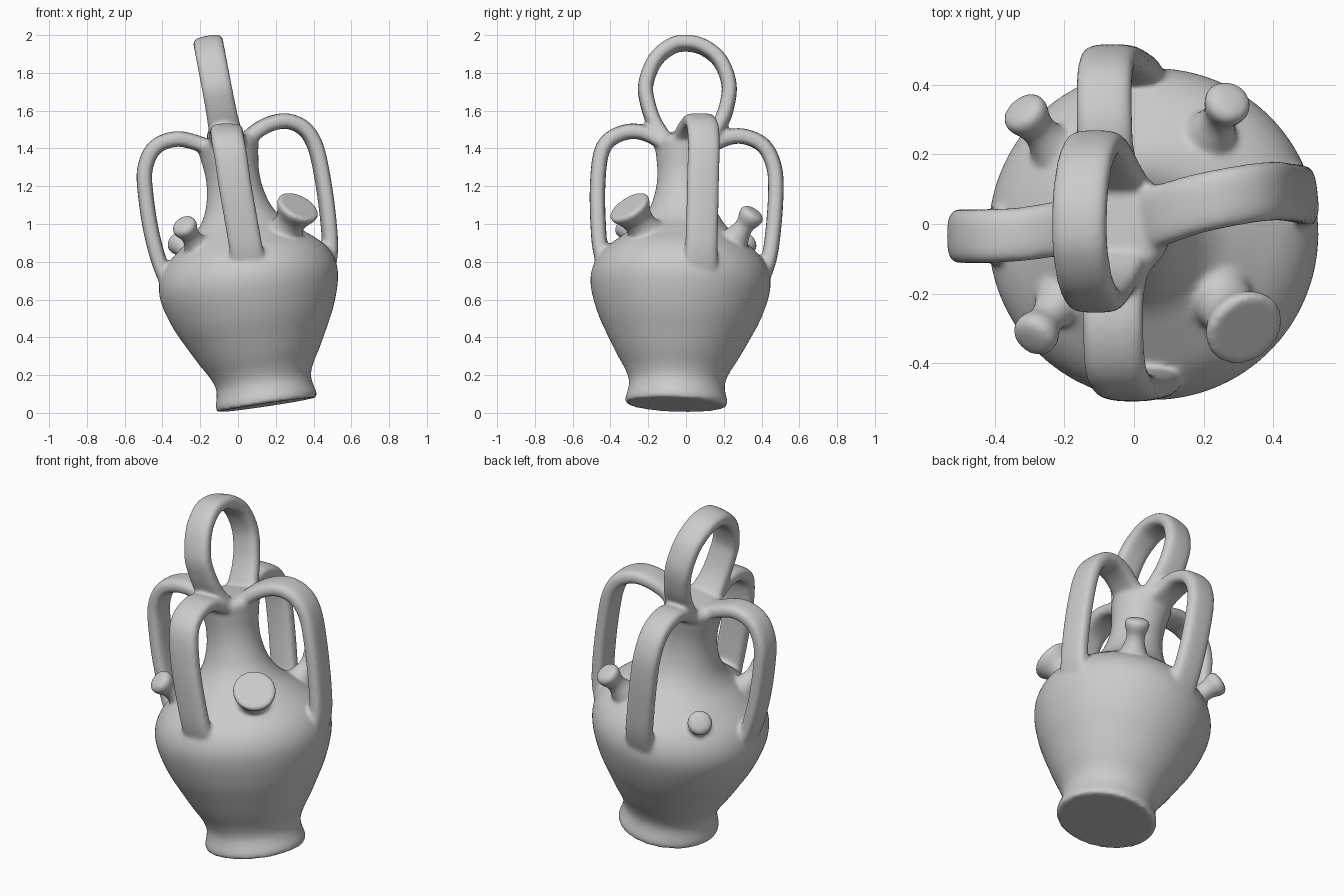
import bpy, bmesh
from math import cos, sin, pi, copysign
from mathutils import Vector

if "Cube" in bpy.data.objects:
    bpy.data.objects.remove(bpy.data.objects["Cube"])

parts = []


def loft(name, rings):
    """Closed solid skinned through equal-sized rings of points."""
    bm = bmesh.new()
    vs = [[bm.verts.new(p) for p in ring] for ring in rings]
    n = len(vs[0])
    for a, b in zip(vs, vs[1:]):
        for i in range(n):
            j = (i + 1) % n
            bm.faces.new((a[i], a[j], b[j], b[i]))
    bm.faces.new(vs[0][::-1])
    bm.faces.new(vs[-1])
    bmesh.ops.recalc_face_normals(bm, faces=bm.faces)
    me = bpy.data.meshes.new(name)
    bm.to_mesh(me)
    bm.free()
    ob = bpy.data.objects.new(name, me)
    bpy.context.collection.objects.link(ob)
    parts.append(ob)
    return ob


def spline(pts, steps=8):
    """Catmull-Rom samples through the points."""
    p = [Vector(q) for q in pts]
    p = [2 * p[0] - p[1]] + p + [2 * p[-1] - p[-2]]
    out = []
    for i in range(1, len(p) - 2):
        a, b, c, d = p[i - 1:i + 3]
        for k in range(steps):
            t = k / steps
            out.append(0.5 * (2 * b + (c - a) * t + (2 * a - 5 * b + 4 * c - d) * t * t
                              + (3 * b - a - 3 * c + d) * t ** 3))
    return out + [p[-2]]


def lathe(name, base, axis, profile, n=64, steps=6):
    """Profile of (distance along axis, radius) turned about a tilted axis."""
    base, axis = Vector(base), Vector(axis).normalized()
    u = axis.orthogonal().normalized()
    v = axis.cross(u)
    rings = []
    for q in spline([(t, r, 0) for t, r in profile], steps):
        rings.append([base + axis * q.x + (u * cos(2 * pi * i / n) + v * sin(2 * pi * i / n)) * q.y
                      for i in range(n)])
    return loft(name, rings)


def strap(name, pts, across, width=0.165, thick=0.082, flare=0.25, n=28):
    """Flat rounded band swept along a path, widening where it joins."""
    path = spline(pts)
    rings = []
    for k, p in enumerate(path):
        tan = (path[min(k + 1, len(path) - 1)] - path[max(k - 1, 0)]).normalized()
        w = Vector(across)
        w = (w - tan * w.dot(tan)).normalized()
        h = tan.cross(w)
        f = 1 + flare * abs(2 * k / (len(path) - 1) - 1) ** 8
        ring = []
        for i in range(n):
            c, s = cos(2 * pi * i / n), sin(2 * pi * i / n)
            ring.append(p + w * copysign(abs(c) ** 0.65, c) * width / 2 * f
                        + h * copysign(abs(s) ** 0.65, s) * thick / 2)
        rings.append(ring)
    return loft(name, rings)


# Leaning jar body with foot, shoulder and neck
lathe("body", (0.153, -0.052, 0.043), (-0.148, 0.035, 0.987),
      [(0, 0.268), (0.03, 0.27), (0.07, 0.259), (0.12, 0.254), (0.18, 0.275), (0.26, 0.322),
       (0.35, 0.37), (0.46, 0.425), (0.58, 0.466), (0.67, 0.477), (0.75, 0.456), (0.82, 0.405),
       (0.89, 0.32), (0.96, 0.235), (1.04, 0.18), (1.14, 0.15), (1.24, 0.143), (1.34, 0.155),
       (1.40, 0.162), (1.43, 0.13), (1.44, 0.06)])

# Four side handles, their lower ends sunk into the shoulder
strap("left_handle",
      [(-0.12, -0.01, 1.39), (-0.22, -0.015, 1.43), (-0.33, -0.03, 1.45), (-0.44, -0.035, 1.405),
       (-0.493, -0.035, 1.29), (-0.487, -0.035, 1.14), (-0.457, -0.035, 0.95),
       (-0.41, -0.035, 0.78), (-0.34, -0.035, 0.62)], (0, 1, 0), 0.155)
strap("right_handle",
      [(0.01, 0.01, 1.41), (0.09, 0.03, 1.485), (0.17, 0.055, 1.53), (0.26, 0.075, 1.545),
       (0.35, 0.09, 1.505), (0.41, 0.095, 1.41), (0.45, 0.09, 1.23), (0.48, 0.085, 1.0),
       (0.485, 0.08, 0.84), (0.45, 0.07, 0.68)], (-0.1, 1, 0), 0.17)
strap("front_handle",
      [(-0.05, -0.09, 1.41), (-0.06, -0.2, 1.475), (-0.06, -0.3, 1.49), (-0.055, -0.4, 1.45),
       (-0.04, -0.45, 1.37), (-0.015, -0.468, 1.2), (0.02, -0.465, 1.0),
       (0.045, -0.45, 0.85), (0.065, -0.40, 0.68)], (1, 0, 0), 0.175)
strap("back_handle",
      [(-0.06, 0.09, 1.39), (-0.08, 0.2, 1.45), (-0.085, 0.3, 1.465), (-0.085, 0.41, 1.415),
       (-0.075, 0.467, 1.3), (-0.055, 0.475, 1.15), (-0.025, 0.46, 0.95),
       (0, 0.435, 0.8), (0.02, 0.37, 0.63)], (1, 0, 0), 0.16)

# Carrying loop on top, leaning with the jar
loop = [(-0.1, 1.43), (-0.165, 1.53), (-0.203, 1.64), (-0.213, 1.74), (-0.165, 1.865),
        (-0.08, 1.94), (0, 1.957), (0.09, 1.937), (0.18, 1.865), (0.228, 1.74),
        (0.215, 1.62), (0.18, 1.53), (0.12, 1.43)]
strap("top_loop", [(-0.07 - 0.19 * (z - 1.5), y, z) for y, z in loop],
      (1, 0, 0.19), 0.16, 0.08)

# Wide filling spout
lathe("large_spout", (0.22, -0.178, 0.90), (0.4, -0.5, 0.77),
      [(0, 0.14), (0.06, 0.105), (0.11, 0.084), (0.16, 0.083), (0.2, 0.1),
       (0.23, 0.115), (0.25, 0.116), (0.258, 0.107)], 40)

# Three small knobs round the shoulder
for name, tip, foot in (("front_left_knob", (-0.285, -0.32, 0.99), (-0.19, -0.19, 0.84)),
                        ("back_left_knob", (-0.315, 0.32, 0.905), (-0.2, 0.18, 0.79)),
                        ("back_right_knob", (0.27, 0.35, 1.05), (0.2, 0.22, 0.86))):
    axis = Vector(tip) - Vector(foot)
    m = axis.length
    lathe(name, foot, axis, [(0, 0.1), (m - 0.15, 0.07), (m - 0.1, 0.053), (m - 0.06, 0.052),
                             (m - 0.025, 0.065), (m + 0.005, 0.067), (m + 0.022, 0.05),
                             (m + 0.028, 0.02)], 32)

# Fuse the clay parts into one skin and soften the joins
bpy.ops.object.select_all(action='DESELECT')
for ob in parts:
    ob.select_set(True)
bpy.context.view_layer.objects.active = parts[0]
bpy.ops.object.join()
jar = bpy.context.object
jar.name = "handled_jar"
rem = jar.modifiers.new("fuse", 'REMESH')
rem.mode = 'VOXEL'
rem.voxel_size = 0.01
smo = jar.modifiers.new("soften", 'SMOOTH')
smo.factor = 0.5
smo.iterations = 12
bpy.ops.object.convert(target='MESH')
bpy.ops.object.shade_smooth_by_angle(angle=0.9)
